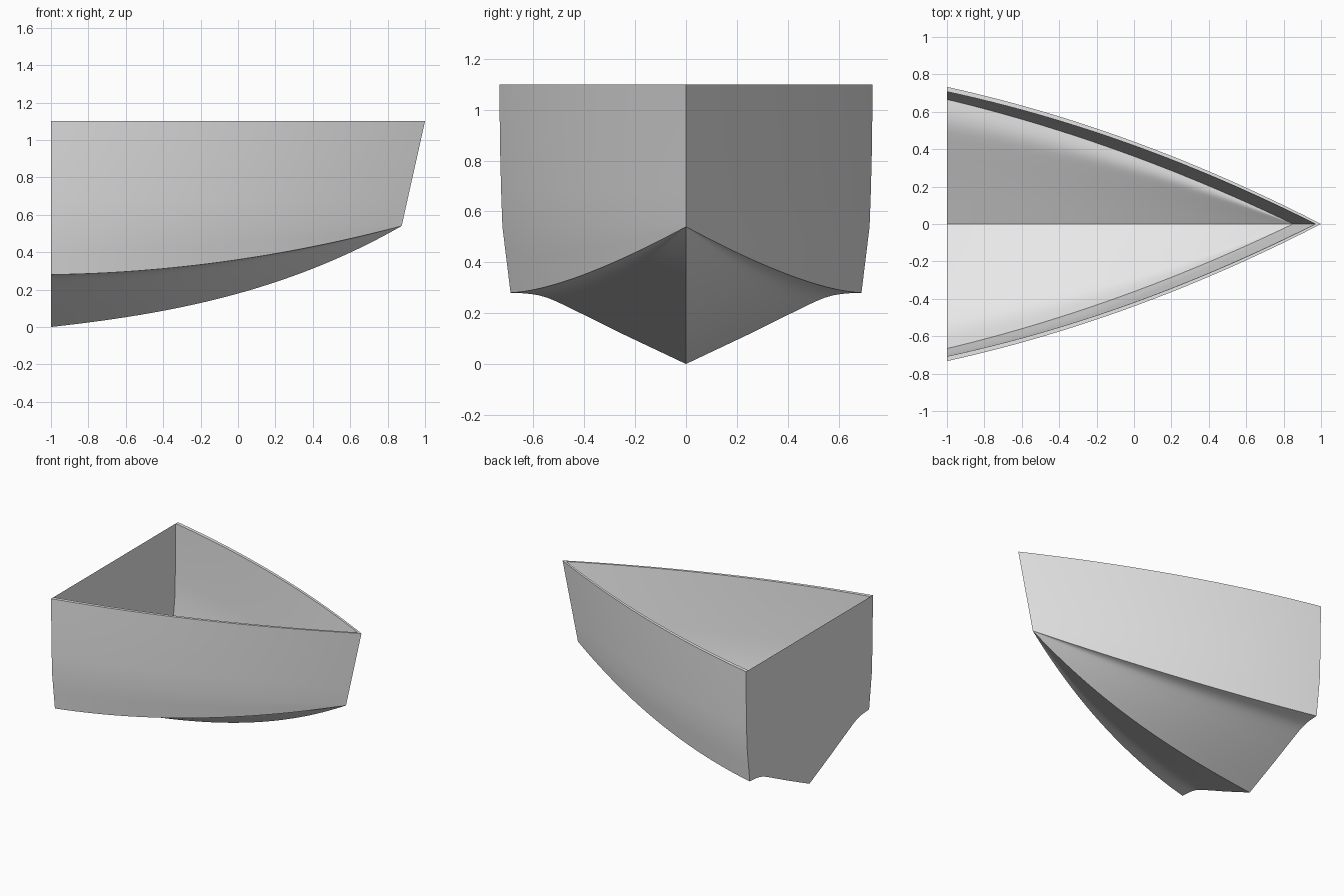
import bpy
import bmesh
import math

STATIONS = 40
STERN = -1.0

if "Cube" in bpy.data.objects:
    bpy.data.objects.remove(bpy.data.objects["Cube"], do_unlink=True)

grey = bpy.data.materials.new("hull_grey")
grey.use_nodes = True
grey.diffuse_color = (0.8, 0.8, 0.8, 1)
grey.node_tree.nodes["Principled BSDF"].inputs["Base Color"].default_value = (0.8, 0.8, 0.8, 1)


def bow_curve(start, middle, end, u):
    """Parabola through the stern, middle and bow values."""
    return (start * (1 - u) * (1 - 2 * u) + middle * 4 * u * (1 - u)
            + end * u * (2 * u - 1))


def lerp(a, b, t):
    return tuple(p + (q - p) * t for p, q in zip(a, b))


# Bottom section from keel to chine, as fractions of width and height
BOTTOM = [(0, 0), (.18, .21), (.36, .42), (.54, .64), (.68, .81), (.74, .88),
          (.79, .93), (.84, .965), (.89, .985), (.94, .995), (1, 1)]


def half_section(u, inner):
    """Points from keel up to sheer at one station."""
    low_x = STERN + u * (1.85 if inner else 1.875)
    top_x = STERN + u * (1.97 if inner else 2.0)
    narrow = 0.965 if inner else 1.0
    lift = 0.02 if inner else 0.0
    keel_z = bow_curve(0, .162, .54, u) + .2 * u * (1 - u) * (.5 - u) + lift
    chine_z = bow_curve(.28, .351, .54, u) + lift
    chine_y = narrow * bow_curve(.69, .403, 0, u)
    chine = (low_x, chine_y, chine_z)
    knuckle = (low_x, narrow * bow_curve(.722, .434, 0, u), .54 + lift)
    sheer = (top_x, narrow * bow_curve(.733, .44, 0, u), 1.1)
    points = [(low_x, chine_y * fy, keel_z + (chine_z - keel_z) * fz)
              for fy, fz in BOTTOM]
    points.append(lerp(chine, knuckle, .5))
    points.append(knuckle)
    for t in (.25, .5, .75):
        x, y, z = lerp(knuckle, sheer, t)
        points.append((x, y + .012 * t * (1 - t) * (1 - u), z))
    points.append(sheer)
    return points


def full_section(u, inner):
    """Port sheer, down to keel, up to starboard sheer."""
    half = half_section(u, inner)
    return half[::-1] + [(x, -y, z) for x, y, z in half[1:]]


def make_sheet(name, rows, flip=False):
    """Skin a grid of points into one smooth object."""
    bm = bmesh.new()
    grid = [[bm.verts.new(p) for p in row] for row in rows]
    for a, b in zip(grid, grid[1:]):
        for j in range(len(a) - 1):
            face = [a[j], b[j], b[j + 1], a[j + 1]]
            bm.faces.new(face[::-1] if flip else face)
    bmesh.ops.remove_doubles(bm, verts=bm.verts, dist=1e-4)
    mesh = bpy.data.meshes.new(name)
    bm.to_mesh(mesh)
    bm.free()
    mesh.materials.append(grey)
    obj = bpy.data.objects.new(name, mesh)
    bpy.context.collection.objects.link(obj)
    bpy.ops.object.select_all(action='DESELECT')
    obj.select_set(True)
    bpy.context.view_layer.objects.active = obj
    bpy.ops.object.shade_smooth_by_angle(angle=math.radians(30))
    return obj


steps = [i / STATIONS for i in range(STATIONS + 1)]
outer = [full_section(u, False) for u in steps]
inner = [full_section(u, True) for u in steps]

# Outer planking and inner lining
make_sheet("outer_hull", outer)
make_sheet("inner_lining", inner, flip=True)

# Flat top edge on each side
make_sheet("left_gunwale", [(i[0], o[0]) for o, i in zip(outer, inner)])
make_sheet("right_gunwale", [(o[-1], i[-1]) for o, i in zip(outer, inner)])

# Flat stern panel, spanning port to starboard
stern = half_section(0, False)
make_sheet("transom", [((x, y, z), (x, -y, z)) for x, y, z in stern], flip=True)
